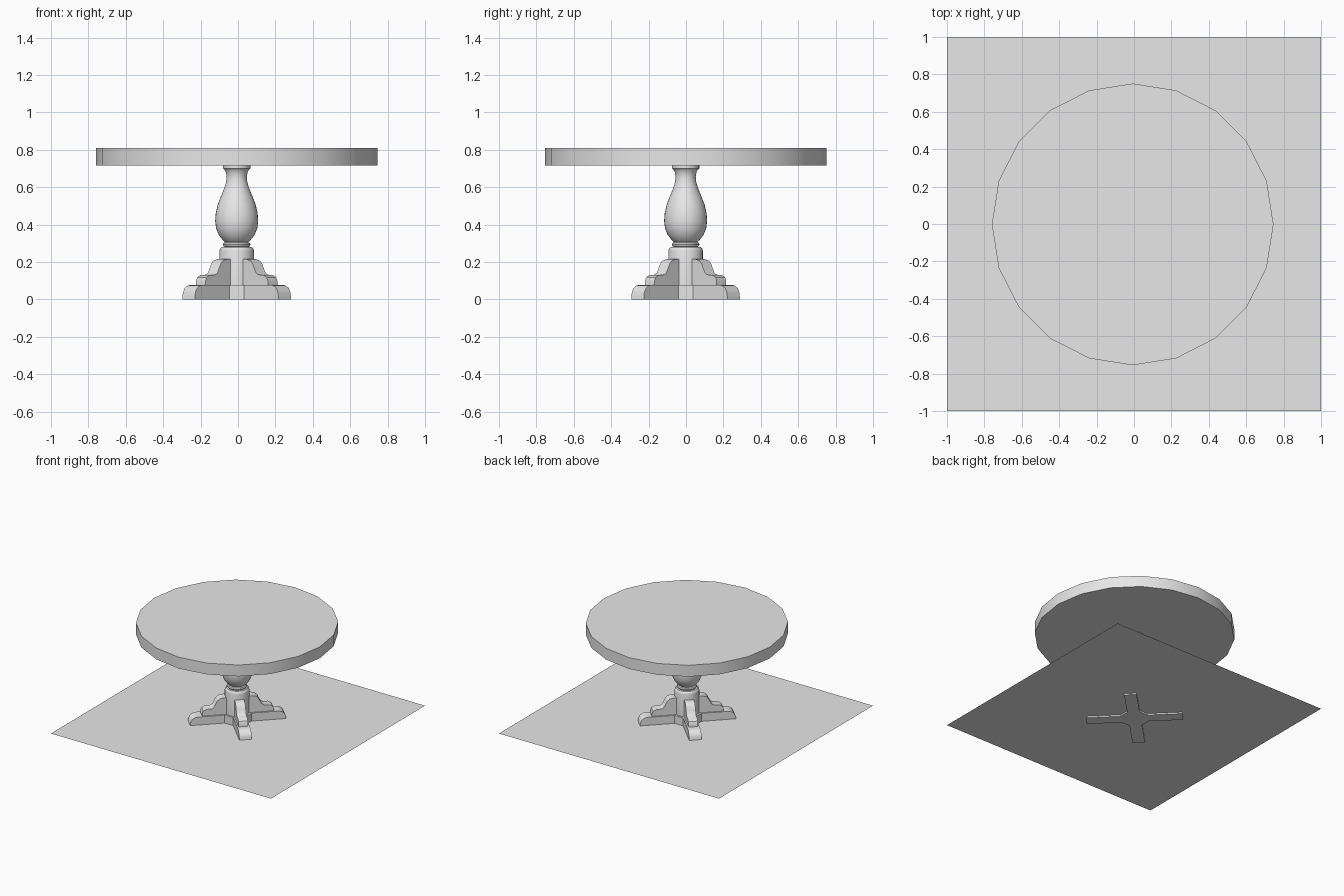
import bpy, bmesh, math
from mathutils import Matrix

cube = bpy.data.objects.get("Cube")
if cube:
    bpy.data.objects.remove(cube, do_unlink=True)

CENTRE = (-0.007, -0.002, 0)  # the table stands slightly off the floor's middle

grey = bpy.data.materials.new("plain_grey")
grey.use_nodes = True
grey.diffuse_color = (0.8, 0.8, 0.8, 1)
grey.node_tree.nodes["Principled BSDF"].inputs["Base Color"].default_value = (0.8, 0.8, 0.8, 1)


def finish(bm, name, location=CENTRE, smooth=True):
    bmesh.ops.recalc_face_normals(bm, faces=bm.faces)
    mesh = bpy.data.meshes.new(name)
    bm.to_mesh(mesh)
    bm.free()
    mesh.materials.append(grey)
    obj = bpy.data.objects.new(name, mesh)
    obj.location = location
    bpy.context.collection.objects.link(obj)
    if smooth:
        bpy.ops.object.select_all(action='DESELECT')
        obj.select_set(True)
        bpy.context.view_layer.objects.active = obj
        bpy.ops.object.shade_smooth_by_angle(angle=math.radians(35))
    return obj


def lathe(name, profile, sides, turn=0.0, smooth=True):
    """Closed solid of revolution from (radius, height) points."""
    bm = bmesh.new()
    rings = []
    for r, z in profile:
        angles = [turn + math.tau * i / sides for i in range(sides)]
        rings.append([bm.verts.new((r * math.cos(a), r * math.sin(a), z)) for a in angles])
    for low, high in zip(rings, rings[1:]):
        for i in range(sides):
            j = (i + 1) % sides
            bm.faces.new((low[i], low[j], high[j], high[i]))
    bm.faces.new(rings[0])
    bm.faces.new(rings[-1])
    return finish(bm, name, smooth=smooth)


def leg_slab(name, profile, half_width, angle):
    """Side profile (reach, height) extruded across the leg, turned to its corner."""
    bm = bmesh.new()
    face = bm.faces.new([bm.verts.new((x, -half_width, z)) for x, z in profile])
    out = bmesh.ops.extrude_face_region(bm, geom=[face])
    moved = [v for v in out["geom"] if isinstance(v, bmesh.types.BMVert)]
    bmesh.ops.translate(bm, verts=moved, vec=(0, 2 * half_width, 0))
    bmesh.ops.rotate(bm, verts=bm.verts, matrix=Matrix.Rotation(angle, 3, 'Z'))
    return finish(bm, name)


# Thin square floor sheet
bm = bmesh.new()
bmesh.ops.create_grid(bm, x_segments=1, y_segments=1, size=1)
finish(bm, "floor_sheet", (0, 0, 0.012), smooth=False)

# Twenty-sided table top
lathe("table_top", [(0.753, 0.717), (0.753, 0.81)], 20)

# Hub between the feet and round collar above it
lathe("base_hub", [(0.114, 0), (0.114, 0.078)], 8, math.pi / 8, smooth=False)
lathe("collar", [(0.092, 0.06), (0.092, 0.26), (0.089, 0.272), (0.08, 0.28)], 32)

# Rounded ring under the vase
lathe("neck_ring", [(0.06, 0.278), (0.07, 0.284), (0.074, 0.293), (0.07, 0.302), (0.06, 0.308)], 32)

# Vase-shaped column with flared cap
lathe("column", [
    (0.055, 0.3), (0.075, 0.318), (0.096, 0.345), (0.11, 0.38), (0.115, 0.42),
    (0.112, 0.46), (0.102, 0.505), (0.085, 0.55), (0.068, 0.59), (0.057, 0.625),
    (0.054, 0.655), (0.058, 0.68), (0.066, 0.695), (0.07, 0.7)], 32)
lathe("column_cap", [(0.066, 0.694), (0.073, 0.7), (0.073, 0.72)], 32)

# Four stepped legs reaching towards the corners
foot = [(0, 0), (0.364, 0), (0.36, 0.035), (0.347, 0.06), (0.325, 0.074), (0.3, 0.078), (0, 0.078)]
scroll = [(0, 0.07), (0.271, 0.07), (0.271, 0.1), (0.262, 0.118), (0.238, 0.13),
          (0.198, 0.132), (0.182, 0.142), (0.168, 0.168), (0.156, 0.192),
          (0.138, 0.208), (0.108, 0.215), (0, 0.215)]
for i, corner in enumerate(("back_left", "back_right", "front_right", "front_left")):
    angle = math.pi / 4 + i * math.pi / 2
    leg_slab(corner + "_foot", foot, 0.047, angle)
    leg_slab(corner + "_leg_step", scroll, 0.036, angle)
